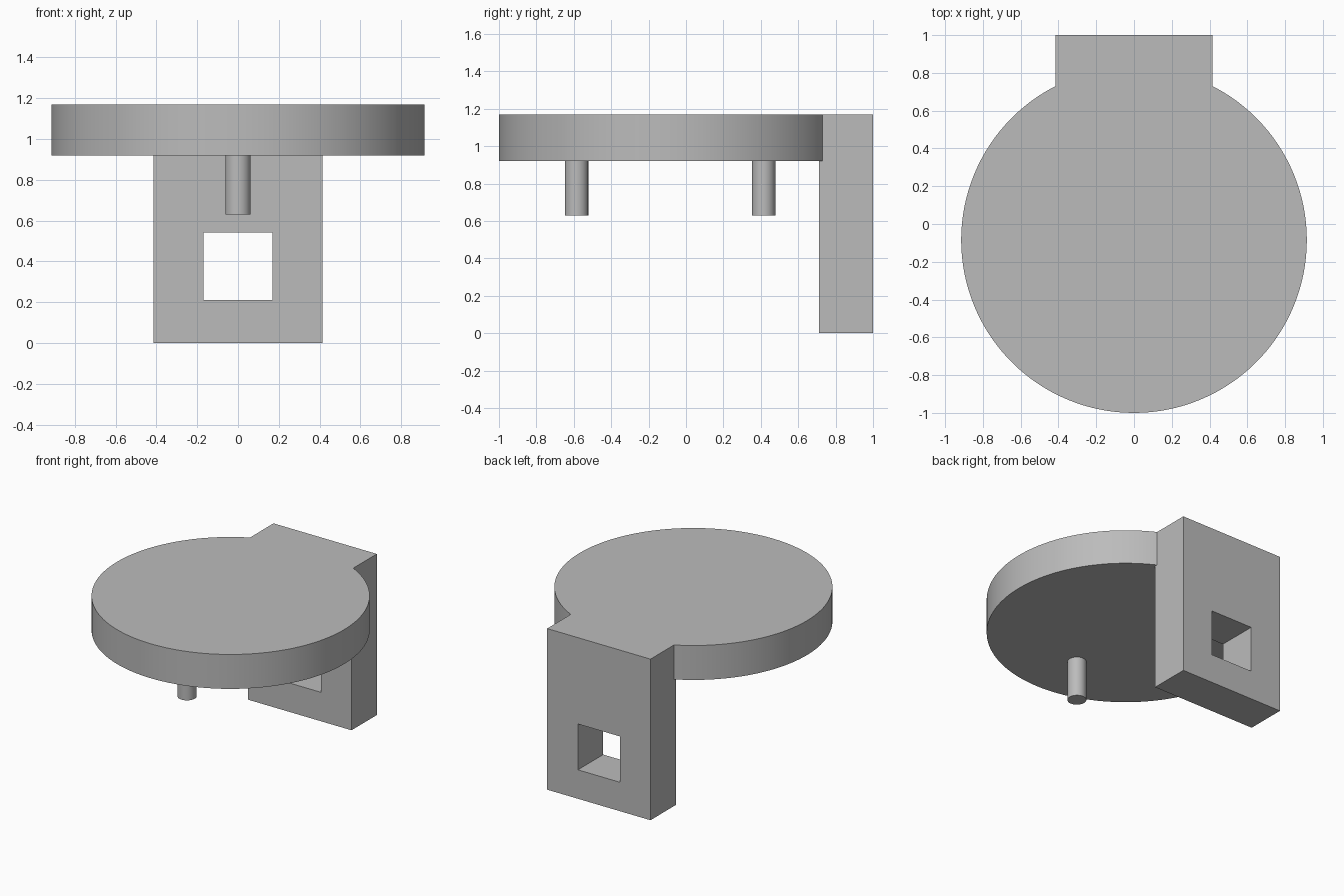
import bpy
import math

cube = bpy.data.objects.get("Cube")
if cube:
    bpy.data.objects.remove(cube, do_unlink=True)

GREY = (0.5, 0.5, 0.5, 1)
grey = bpy.data.materials.new("plain grey")
grey.use_nodes = True
grey.diffuse_color = GREY
grey.node_tree.nodes["Principled BSDF"].inputs["Base Color"].default_value = GREY


def finish(obj, name):
    obj.name = name
    obj.data.materials.append(grey)
    return obj


def box(name, x, y, z):
    """Box from (low, high) ranges on each axis."""
    bpy.ops.mesh.primitive_cube_add(size=1, location=[sum(r) / 2 for r in (x, y, z)])
    obj = bpy.context.object
    obj.scale = [hi - lo for lo, hi in (x, y, z)]
    bpy.ops.object.transform_apply(location=False, rotation=False, scale=True)
    return finish(obj, name)


def upright_cylinder(name, radius, y, z, sides):
    bpy.ops.mesh.primitive_cylinder_add(
        vertices=sides, radius=radius, depth=z[1] - z[0], location=(0, y, sum(z) / 2))
    return finish(bpy.context.object, name)


def cut_or_join(target, other, operation):
    mod = target.modifiers.new(operation.lower(), 'BOOLEAN')
    mod.operation = operation
    mod.solver = 'EXACT'
    mod.object = other
    bpy.context.view_layer.objects.active = target
    bpy.ops.object.modifier_apply(modifier=mod.name)
    bpy.data.objects.remove(other, do_unlink=True)


def smooth(obj):
    bpy.ops.object.select_all(action='DESELECT')
    obj.select_set(True)
    bpy.context.view_layer.objects.active = obj
    bpy.ops.object.shade_smooth_by_angle(angle=math.radians(20))


TOP, UNDERSIDE = 1.17, 0.92
CENTRE_Y = -0.085

# Round plate merged with the hanging rear bracket
plate = upright_cylinder("plate_with_bracket", 0.915, CENTRE_Y, (UNDERSIDE, TOP), 128)
bracket = box("bracket", (-0.415, 0.415), (0.71, 1.0), (0, TOP))
cut_or_join(plate, bracket, 'UNION')

# Square window through the bracket
window = box("window_cutter", (-0.168, 0.168), (0.6, 1.1), (0.21, 0.543))
window.hide_render = True
cut_or_join(plate, window, 'DIFFERENCE')
smooth(plate)

# Pegs under the plate, in front of and behind its centre
for name, offset in (("front_peg", -0.5), ("rear_peg", 0.5)):
    smooth(upright_cylinder(name, 0.0625, CENTRE_Y + offset, (0.63, UNDERSIDE + 0.02), 48))
